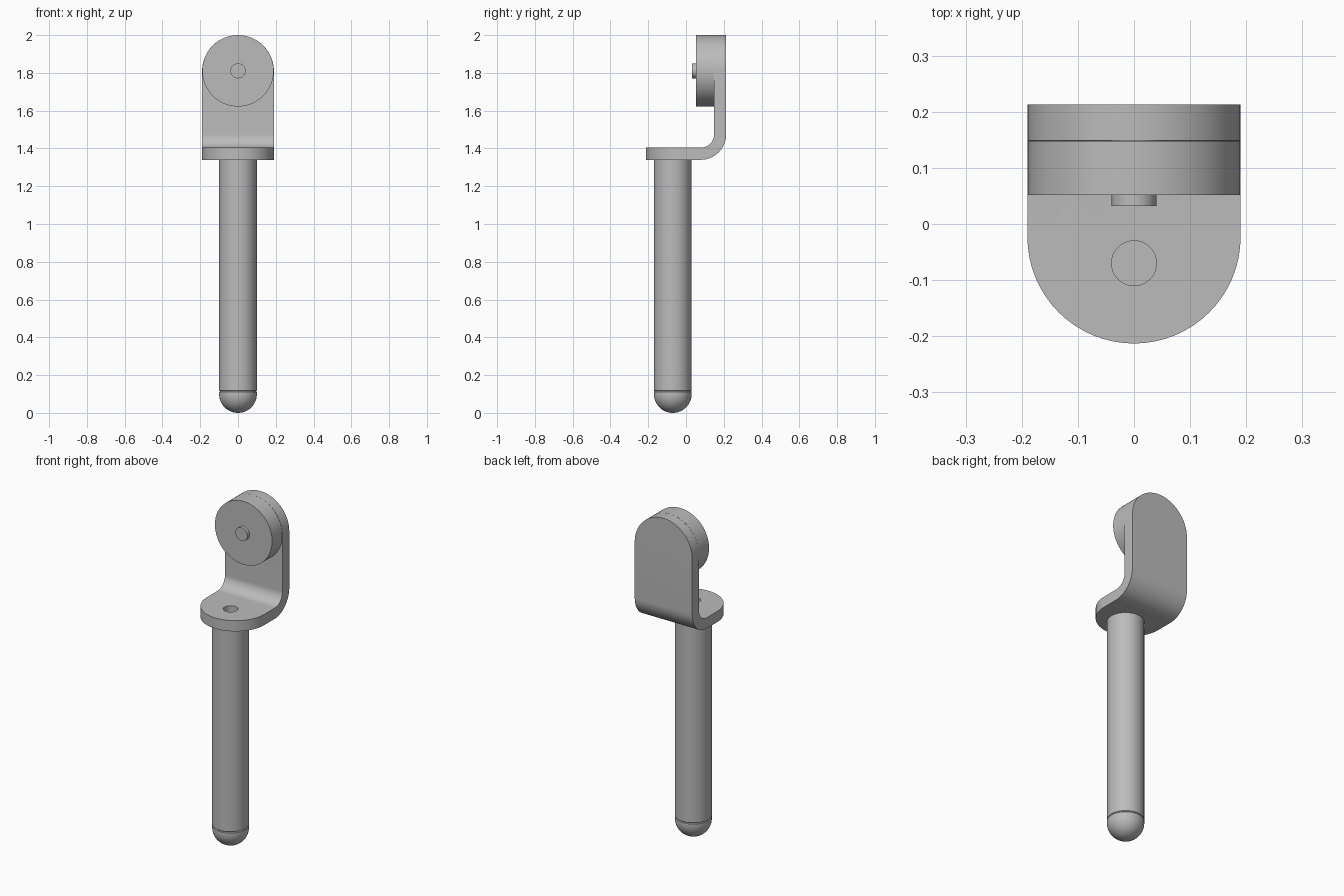
import bpy, bmesh, math
from mathutils import Matrix

if "Cube" in bpy.data.objects:
    bpy.data.objects.remove(bpy.data.objects["Cube"])

steel = bpy.data.materials.new("grey steel")
steel.diffuse_color = (0.5, 0.5, 0.5, 1)
steel.use_nodes = True
steel.node_tree.nodes["Principled BSDF"].inputs["Base Color"].default_value = steel.diffuse_color


def finish(bm, name):
    bmesh.ops.recalc_face_normals(bm, faces=bm.faces)
    me = bpy.data.meshes.new(name)
    bm.to_mesh(me)
    bm.free()
    ob = bpy.data.objects.new(name, me)
    bpy.context.collection.objects.link(ob)
    me.materials.append(steel)
    return ob


def smooth(ob, angle=30):
    bpy.ops.object.select_all(action='DESELECT')
    ob.select_set(True)
    bpy.context.view_layer.objects.active = ob
    bpy.ops.object.shade_smooth_by_angle(angle=math.radians(angle))


def cylinder(name, r, length, centre, along_y=False, segs=64):
    bm = bmesh.new()
    bmesh.ops.create_cone(bm, cap_ends=True, segments=segs, radius1=r, radius2=r, depth=length)
    if along_y:
        bmesh.ops.rotate(bm, verts=bm.verts, matrix=Matrix.Rotation(math.pi / 2, 3, 'X'))
    bmesh.ops.translate(bm, verts=bm.verts, vec=centre)
    return finish(bm, name)


PIN_Y, HALF, THICK = -0.07, 0.19, 0.064
BASE, BACK, BEND = 1.34, 0.213, 0.135

# Bent bracket: stations of (outer yz, inner yz, half width) along the strip
N = 16
stations = []
for i in range(N + 1):                       # rounded front end
    a = math.pi / 2 * i / N
    y = -BACK + HALF - HALF * math.cos(a)
    stations.append(((y, BASE), (y, BASE + THICK), HALF * math.sin(a)))
for i in range(N + 1):                       # bend
    a = math.pi / 2 * i / N
    cy, cz = BACK - BEND, BASE + BEND
    s, c = math.sin(a), math.cos(a)
    ri = BEND - THICK
    stations.append(((cy + BEND * s, cz - BEND * c), (cy + ri * s, cz - ri * c), HALF))
for i in range(N + 1):                       # rounded top end
    a = math.pi / 2 * i / N
    z = 2 - HALF + HALF * math.sin(a)
    stations.append(((BACK, z), (BACK - THICK, z), HALF * math.cos(a)))

bm = bmesh.new()
rings = [[bm.verts.new(p) for p in ((-w, *o), (w, *o), (w, *i), (-w, *i))]
         for o, i, w in stations]
for a, b in zip(rings, rings[1:]):
    for k in range(4):
        j = (k + 1) % 4
        bm.faces.new((a[k], a[j], b[j], b[k]))
bmesh.ops.remove_doubles(bm, verts=bm.verts, dist=1e-5)
bmesh.ops.dissolve_limit(bm, angle_limit=math.radians(0.5), verts=bm.verts, edges=bm.edges)
bracket = finish(bm, "bracket")

# Hole through the foot of the bracket
cutter = cylinder("hole_cutter", 0.04, 0.3, (0, PIN_Y, BASE))
cutter.hide_render = True
cutter.hide_set(True)
mod = bracket.modifiers.new("hole", 'BOOLEAN')
mod.operation, mod.object, mod.solver = 'DIFFERENCE', cutter, 'EXACT'
bpy.context.view_layer.objects.active = bracket
bpy.ops.object.modifier_apply(modifier="hole")
bpy.data.objects.remove(cutter)
smooth(bracket)

# Roller and its axle
smooth(cylinder("roller", 0.189, 0.096, (0, 0.1, 1.811), True, 96))
smooth(cylinder("axle", 0.04, 0.12, (0, 0.092, 1.811), True, 48))

# Pin with a domed tip and a fine groove above it
R = 0.1
profile = [(R * math.sin(t), R - R * math.cos(t)) for t in (math.pi / 2 * i / 16 for i in range(17))]
profile += [(R, 0.111), (R - 0.004, 0.115), (R, 0.119), (R, BASE), (0, BASE)]
bm = bmesh.new()
vs = [bm.verts.new((x, 0, z)) for x, z in profile]
es = [bm.edges.new(p) for p in zip(vs, vs[1:])]
bmesh.ops.spin(bm, geom=vs + es, cent=(0, 0, 0), axis=(0, 0, 1), angle=2 * math.pi, steps=64)
bmesh.ops.remove_doubles(bm, verts=bm.verts, dist=1e-5)
bmesh.ops.translate(bm, verts=bm.verts, vec=(0, PIN_Y, 0))
smooth(finish(bm, "pin"))
